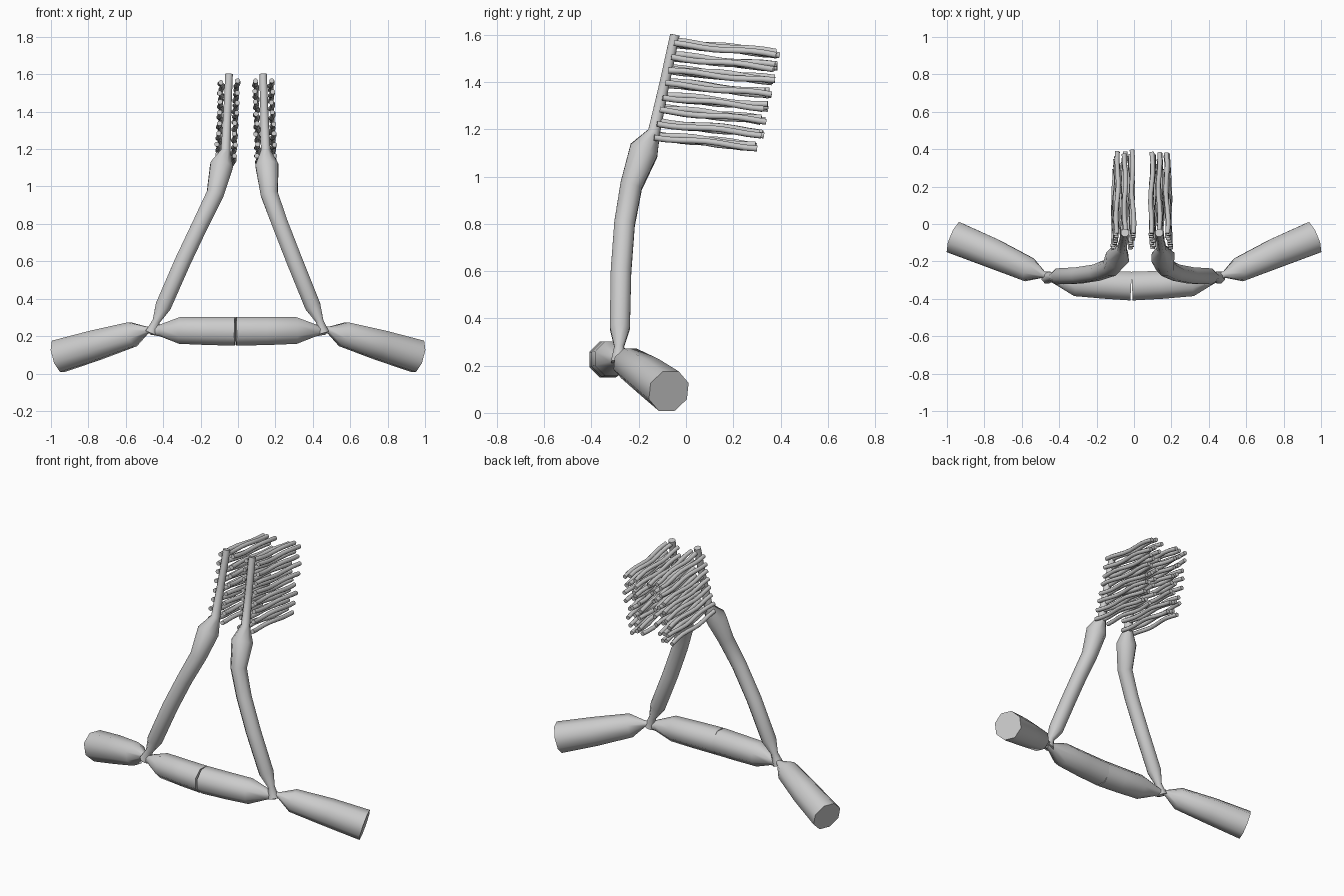
import bpy, bmesh, math, random
from mathutils import Vector

if "Cube" in bpy.data.objects:
    bpy.data.objects.remove(bpy.data.objects["Cube"])

random.seed(4)
ROT = math.pi / 8


def add_tube(bm, path, sides=8):
    """Capped tube along (x, y, z, radius) points, rings carried along the path."""
    pts = [Vector(p[:3]) for p in path]
    ref = Vector((0, 0, 1)) if abs((pts[-1] - pts[0]).normalized().z) < 0.7 else Vector((0, 1, 0))
    rings = []
    for i, p in enumerate(pts):
        a = (p - pts[i - 1]).normalized() if i else Vector()
        b = (pts[i + 1] - p).normalized() if i < len(pts) - 1 else Vector()
        t = (a + b).normalized()
        u = (ref - t * ref.dot(t)).normalized()
        v = t.cross(u)
        ring = []
        for k in range(sides):
            ang = 2 * math.pi * k / sides + ROT
            ring.append(bm.verts.new(p + (u * math.cos(ang) + v * math.sin(ang)) * path[i][3]))
        rings.append(ring)
    for r0, r1 in zip(rings, rings[1:]):
        for k in range(sides):
            n = (k + 1) % sides
            bm.faces.new((r0[k], r0[n], r1[n], r1[k]))
    bm.faces.new(rings[0][::-1])
    bm.faces.new(rings[-1])


def make(name, paths, sides=8):
    bm = bmesh.new()
    for path in paths:
        add_tube(bm, path, sides)
    bmesh.ops.recalc_face_normals(bm, faces=bm.faces)
    me = bpy.data.meshes.new(name)
    bm.to_mesh(me)
    bm.free()
    ob = bpy.data.objects.new(name, me)
    bpy.context.collection.objects.link(ob)
    bpy.ops.object.select_all(action='DESELECT')
    ob.select_set(True)
    bpy.context.view_layer.objects.active = ob
    bpy.ops.object.shade_smooth_by_angle(angle=math.radians(50))
    return ob


for side, s in (("left", -1), ("right", 1)):
    # outer base tube, pinched at the joint
    make(side + "_outer_base", [[
        (s * 0.41, -0.295, 0.24, 0.016), (s * 0.485, -0.27, 0.232, 0.02),
        (s * 0.565, -0.243, 0.21, 0.071), (s * 0.76, -0.155, 0.152, 0.086),
        (s * 0.96, -0.073, 0.092, 0.094)]])
    # half of the centre base tube, meeting the other half at a seam
    make(side + "_centre_base", [[
        (s * 0.47, -0.28, 0.225, 0.018), (s * 0.415, -0.292, 0.23, 0.034),
        (s * 0.31, -0.315, 0.23, 0.077), (s * 0.15, -0.325, 0.227, 0.081),
        (-0.013 + s * 0.003, -0.332, 0.226, 0.083)]])

# uprights: thick arm narrowing to a thin comb spine
SPINE = {"left": ((-0.066, -0.135, 1.19), (-0.048, -0.047, 1.6)),
         "right": ((0.148, -0.135, 1.19), (0.134, -0.047, 1.6))}
ARM_X = {"left": (-0.465, -0.437, -0.40, -0.295, -0.20, -0.122, -0.088),
         "right": (0.455, 0.437, 0.40, 0.303, 0.225, 0.167, 0.155)}
ARM_YZR = [(-0.285, 0.215, 0.035), (-0.283, 0.28, 0.022), (-0.28, 0.36, 0.046),
           (-0.275, 0.60, 0.047), (-0.26, 0.80, 0.047), (-0.232, 0.96, 0.05),
           (-0.178, 1.11, 0.066)]
for side in ("left", "right"):
    low, top = (Vector(p) for p in SPINE[side])
    path = [(x, *q) for x, q in zip(ARM_X[side], ARM_YZR)]
    path += [(*low, 0.028), (*low.lerp(top, 0.5), 0.023), (*top, 0.022)]
    make(side + "_upright", [path])

    # wavy bristles: three columns of eight rows
    bristles = []
    for row in range(8):
        for col in (-1, 0, 1):
            root = low.lerp(top, (row + 0.03) / 7.3) + Vector((col * 0.045, 0, -0.012 - 0.012 * (col != 0)))
            length = 0.44 + random.uniform(-0.02, 0.012)
            phase = random.uniform(0, 6.28)
            pts = []
            for k in range(9):
                f = k / 8
                w = 0.005 * math.sin(phase + f * 9)
                pts.append((root.x + w - col * 0.008 * f, root.y + length * f,
                            root.z - 0.045 * f + 0.005 * math.cos(phase + f * 8), 0.0135))
            bristles.append(pts)
    make(side + "_bristles", bristles)
